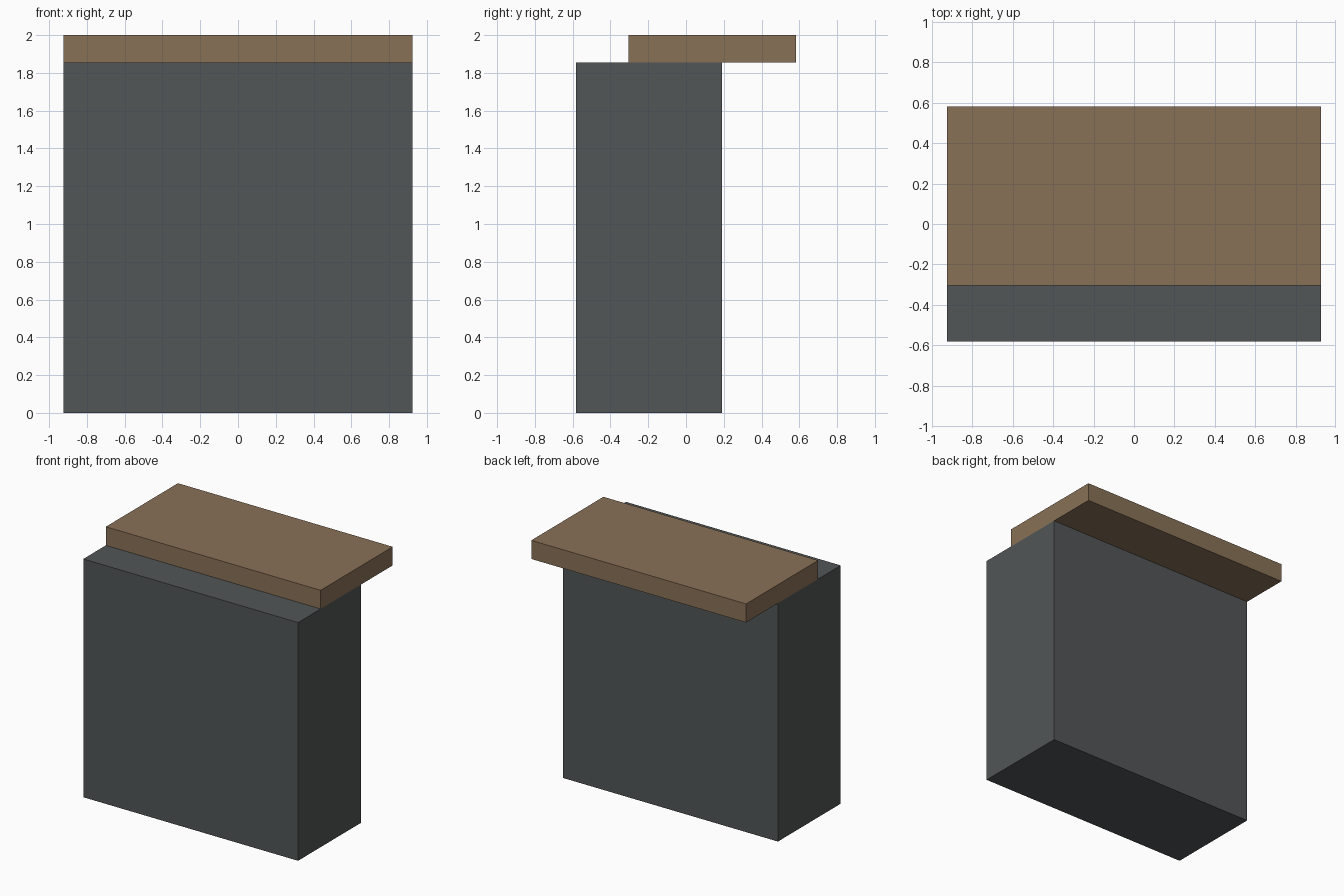
import bpy

if "Cube" in bpy.data.objects:
    bpy.data.objects.remove(bpy.data.objects["Cube"])


def material(name, color):
    mat = bpy.data.materials.new(name)
    mat.diffuse_color = (*color, 1.0)
    mat.use_nodes = True
    mat.node_tree.nodes["Principled BSDF"].inputs["Base Color"].default_value = mat.diffuse_color
    return mat


def box(name, low, high, mat):
    centre = [(a + b) / 2 for a, b in zip(low, high)]
    bpy.ops.mesh.primitive_cube_add(size=1, location=centre)
    obj = bpy.context.object
    obj.name = name
    obj.scale = [b - a for a, b in zip(low, high)]
    bpy.ops.object.transform_apply(location=False, rotation=False, scale=True)
    obj.data.materials.append(mat)
    return obj


HALF_WIDTH = 0.925
JOINT_Z = 1.855

# Dark upright body
box("counter_body", (-HALF_WIDTH, -0.582, 0), (HALF_WIDTH, 0.19, JOINT_Z),
    material("dark_grey", (0.085, 0.093, 0.095)))

# Wooden top, overhanging at the back
box("counter_top", (-HALF_WIDTH, -0.305, JOINT_Z), (HALF_WIDTH, 0.582, 2.0),
    material("brown_wood", (0.25, 0.165, 0.095)))
